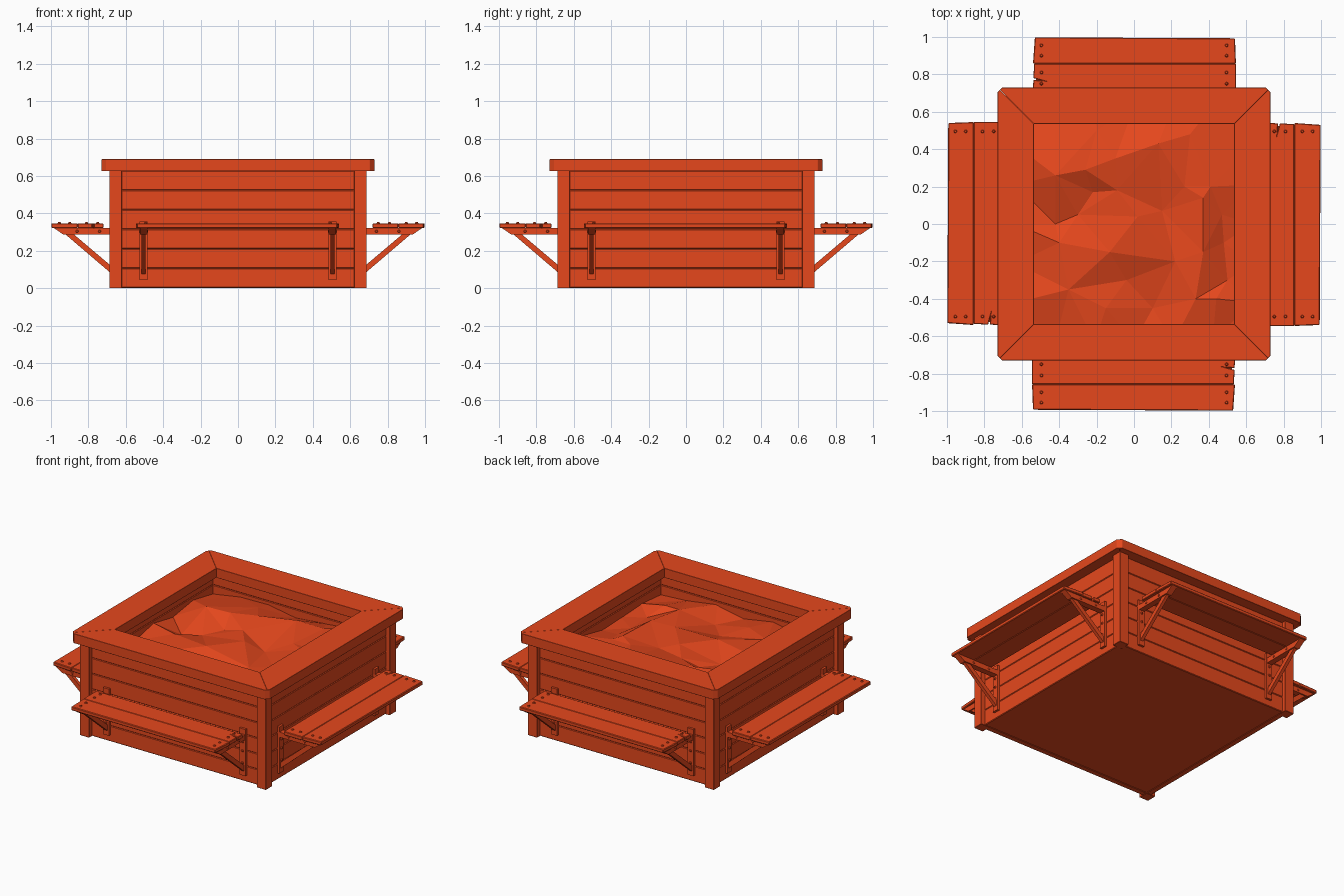
import bpy
import bmesh
import random
from math import pi, sin, cos
from mathutils import Matrix, Vector
from mathutils.geometry import delaunay_2d_cdt

random.seed(4)
cube = bpy.data.objects.get("Cube")
if cube:
    bpy.data.objects.remove(cube, do_unlink=True)

COLOR = (0.79, 0.064, 0.012, 1)
paint = bpy.data.materials.new("orange_red_wood")
paint.use_nodes = True
paint.diffuse_color = COLOR
paint.node_tree.nodes["Principled BSDF"].inputs["Base Color"].default_value = COLOR

# Local (x, y, z) -> world (y, z, x): for profiles drawn side-on
SIDE_ON = Matrix(((0, 0, 1), (1, 0, 0), (0, 1, 0))).to_4x4()
# Local (x, y, z) -> world (x, -z, y): for outlines drawn on the front wall
FACE_ON = Matrix.Rotation(pi / 2, 4, 'X')


def finish(bm, name):
    bmesh.ops.recalc_face_normals(bm, faces=bm.faces)
    mesh = bpy.data.meshes.new(name)
    bm.to_mesh(mesh)
    bm.free()
    mesh.materials.append(paint)
    obj = bpy.data.objects.new(name, mesh)
    bpy.context.collection.objects.link(obj)
    return obj


def add_prism(bm, outline, low, high, matrix):
    """Extrude a flat outline between two heights, then place it."""
    bottom = [bm.verts.new(matrix @ Vector((x, y, low))) for x, y in outline]
    top = [bm.verts.new(matrix @ Vector((x, y, high))) for x, y in outline]
    bm.faces.new(bottom[::-1])
    bm.faces.new(top)
    for i in range(len(outline)):
        j = (i + 1) % len(outline)
        bm.faces.new((bottom[i], bottom[j], top[j], top[i]))


def add_bolt(bm, x, y, radius, low, high, matrix):
    """Bolt head that narrows towards its flat top."""
    place = matrix @ Matrix.Translation((x, y, (low + high) / 2))
    bmesh.ops.create_cone(bm, cap_ends=True, segments=8, radius1=radius,
                          radius2=radius * 0.55, depth=high - low, matrix=place)


def prism(name, outline, low, high, matrix, bevel=0):
    bm = bmesh.new()
    add_prism(bm, outline, low, high, matrix)
    obj = finish(bm, name)
    if bevel:
        mod = obj.modifiers.new("worn_edges", 'BEVEL')
        mod.width = bevel
        mod.segments = 1


def rect(x0, x1, y0, y1):
    return [(x0, y0), (x1, y0), (x1, y1), (x0, y1)]


def wall(side, turn):
    """Stacked horizontal boards between the posts."""
    pitch = 0.1045
    for i in range(6):
        z = 0.002 + i * pitch
        prism(f"{side}_wall_board_{i + 1}", rect(-0.66, -0.62, z, z + pitch),
              -0.63, 0.63, turn @ SIDE_ON, 0.004)


def bench(side, turn):
    """Two-plank seat; the inner plank is split at one end."""
    prism(f"{side}_bench_outer_plank",
          [(-0.54, -0.993), (0.53, -0.998), (0.54, -0.857), (-0.545, -0.857)],
          0.322, 0.347, turn, 0.004)
    prism(f"{side}_bench_inner_plank",
          [(-0.545, -0.857), (0.535, -0.857), (0.537, -0.78), (0.49, -0.767),
           (0.538, -0.77), (0.54, -0.72), (-0.545, -0.72)],
          0.322, 0.347, turn, 0.003)
    bolts = bmesh.new()
    for x in (-0.495, 0.495):
        for y in (-0.955, -0.9, -0.81, -0.75):
            add_bolt(bolts, x, y, 0.01, 0.345, 0.354, turn)
    finish(bolts, f"{side}_bench_bolts")


def brackets(side, turn):
    """Wall strap, seat arm and diagonal brace at both ends of a bench."""
    for end, x in (("a", -0.505), ("b", 0.505)):
        place = turn @ Matrix.Translation((x, 0, 0))
        name = f"{side}_bracket_{end}"
        prism(name + "_strap", rect(-0.022, 0.022, 0.045, 0.357),
              0.655, 0.675, place @ FACE_ON)
        prism(name + "_arm",
              [(-0.66, 0.288), (-0.935, 0.288), (-0.985, 0.322), (-0.66, 0.322)],
              -0.02, 0.02, place @ SIDE_ON)
        prism(name + "_brace",
              [(-0.665, 0.068), (-0.925, 0.29), (-0.88, 0.29), (-0.665, 0.108)],
              -0.011, 0.011, place @ SIDE_ON)
        bolts = bmesh.new()
        for z in (0.13, 0.21, 0.27):
            add_bolt(bolts, 0, z, 0.01, 0.673, 0.682, place @ FACE_ON)
        for y in (-0.86, -0.74):
            for flip in (1, -1):
                add_bolt(bolts, y, 0.305, 0.009, 0.018, 0.025,
                         place @ Matrix.Diagonal((flip, 1, 1, 1)) @ SIDE_ON)
        finish(bolts, name + "_bolts")


def rim(side, turn):
    """Mitred cap board with a clipped outer corner."""
    half = [(0.535, -0.535), (0.717, -0.717), (0.705, -0.729)]
    outline = half + [(-x, y) for x, y in reversed(half)]
    prism(f"{side}_rim", outline, 0.627, 0.69, turn, 0.001)


for k, side in enumerate(("front", "left", "back", "right")):
    turn = Matrix.Rotation(k * pi / 2, 4, 'Z')
    wall(side, turn)
    bench(side, turn)
    brackets(side, turn)
    rim(side, turn)
    prism(f"{side}_corner_post", rect(0.62, 0.688, -0.688, -0.62), 0, 0.63, turn, 0.002)

# Floor under the box
prism("floor", rect(-0.655, 0.655, -0.655, 0.655), 0.005, 0.03, Matrix.Identity(4))

# Faceted sand: a ridge, furrows, and a scattered border
sand = [(-.42, .26, .57), (-.26, .29, .56), (-.1, .35, .56), (.13, .43, .56),
        (.27, .2, .53), (.37, .14, .54), (.47, .05, .49), (-.22, .17, .5),
        (-.09, .18, .53), (.02, .04, .54), (-.04, -.3, .48), (.1, -.45, .46),
        (.33, -.4, .52), (.41, .2, .53), (-.3, .05, .49), (-.4, -.1, .53),
        (-.35, -.35, .52), (-.15, -.45, .51), (.22, -.2, .51), (.37, -.15, .53),
        (.44, -.4, .52), (.5, -.3, .46), (.48, -.1, .47), (.15, .07, .49),
        (-.13, -.15, .54), (-.2, .5, .53), (.3, .48, .53), (-.42, 0, .48)]
steps = 6
for i in range(steps):
    t = -0.63 + 1.26 * i / steps
    for x, y in ((t, -0.63), (0.63, t), (-t, 0.63), (-0.63, -t)):
        sand.append((x, y, random.uniform(0.45, 0.51)))
flat, _, faces, origin, _, _ = delaunay_2d_cdt(
    [Vector(p[:2]) for p in sand], [], [], 0, 0.0001)
bm = bmesh.new()
verts = [bm.verts.new((p.x, p.y, sand[origin[i][0]][2])) for i, p in enumerate(flat)]
for f in faces:
    bm.faces.new([verts[i] for i in f])
finish(bm, "sand")
mesh = bpy.data.objects["sand"].data
if sum(p.normal.z for p in mesh.polygons) < 0:
    mesh.flip_normals()
